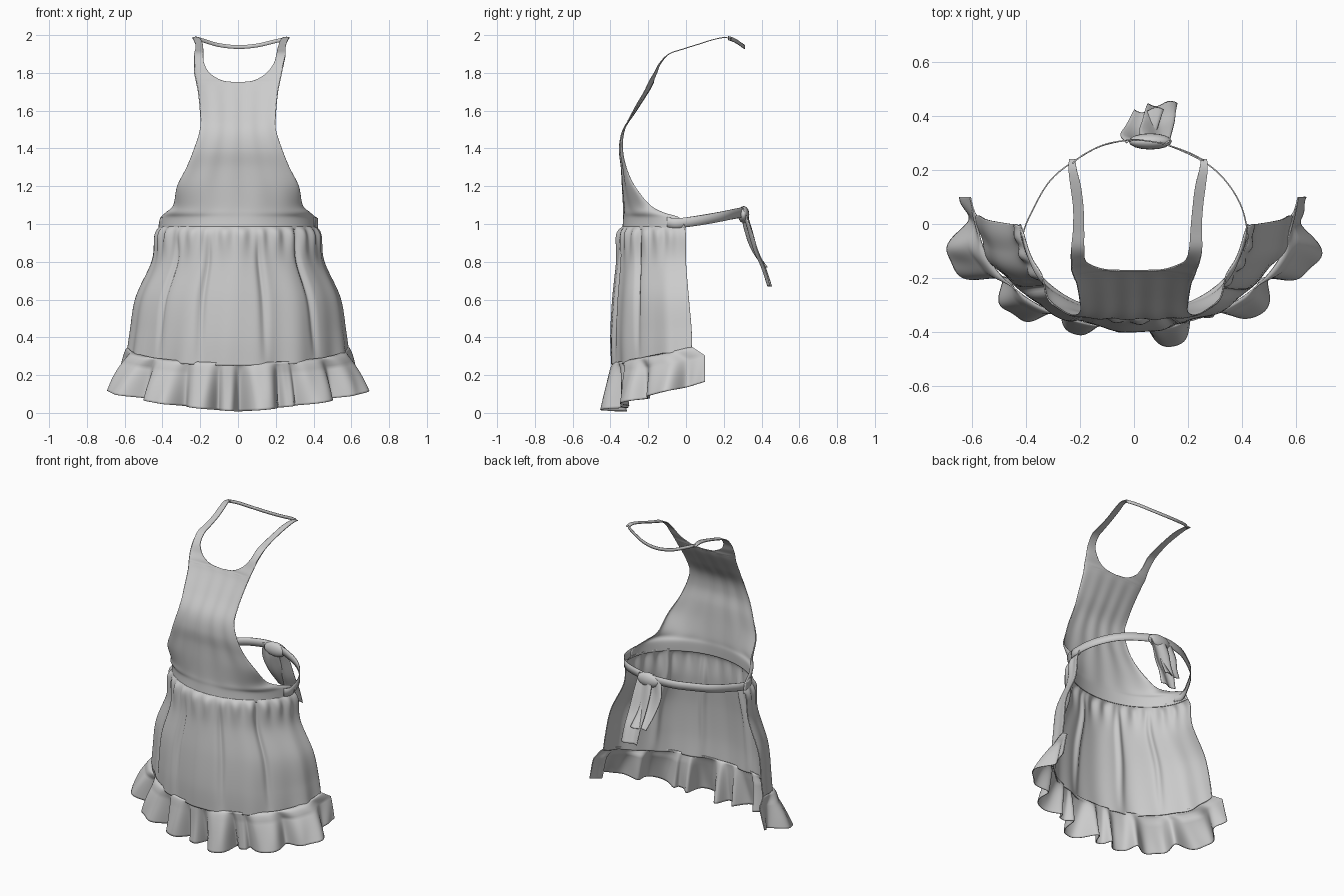
import bpy
from math import sin, cos, pi, exp

if "Cube" in bpy.data.objects:
    bpy.data.objects.remove(bpy.data.objects["Cube"])


def path(pts, t):
    """Catmull-Rom interpolation through a list of tuples, t in 0..1."""
    n = len(pts) - 1
    i = min(int(t * n + 1e-9), n - 1)
    f = t * n - i
    a, b, c, d = pts[max(i - 1, 0)], pts[i], pts[i + 1], pts[min(i + 2, n)]
    return [0.5 * (2 * q + (r - p) * f + (2 * p - 5 * q + 4 * r - s) * f * f
                   + (3 * q - p - 3 * r + s) * f ** 3) for p, q, r, s in zip(a, b, c, d)]


def sheet(name, fn, nu, nv, thick=0.005, split=None):
    """Cloth sheet from fn(u, v); rows from 'split' upward lose the middle column."""
    verts = [fn(i / nu, j / nv) for j in range(nv + 1) for i in range(nu + 1)]
    w = nu + 1
    faces = [(j * w + i, j * w + i + 1, (j + 1) * w + i + 1, (j + 1) * w + i)
             for j in range(nv) for i in range(nu)
             if split is None or j < split or i != nu // 2]
    me = bpy.data.meshes.new(name)
    me.from_pydata(verts, [], faces)
    me.polygons.foreach_set("use_smooth", [True] * len(faces))
    ob = bpy.data.objects.new(name, me)
    bpy.context.collection.objects.link(ob)
    m = ob.modifiers.new("thickness", 'SOLIDIFY')
    m.thickness = thick
    m.offset = 0
    return ob


def strip(name, pts, height, n=48):
    """Upright ribbon along a path."""
    def fn(u, v):
        x, y, z = path(pts, u)
        return (x, y, z + (v - 0.5) * height)
    return sheet(name, fn, n, 2)


# Bib and shoulder straps: rows of z, outer half width, centre y, edge y, inner half width
BIB = [(.97, .42, -.335, 0, 0), (1.03, .41, -.33, -.03, 0), (1.06, .38, -.33, -.12, 0),
       (1.1, .34, -.33, -.19, 0), (1.2, .32, -.335, -.27, 0), (1.3, .27, -.34, -.315, 0),
       (1.4, .23, -.35, -.335, 0), (1.5, .2, -.33, -.325, 0), (1.6, .2, -.265, -.28, 0),
       (1.7, .21, -.2, -.223, 0), (1.735, .217, -.18, -.206, 0), (1.745, .219, -.175, -.201, 0),
       (1.75, .22, -.172, -.199, .002), (1.755, .221, -.17, -.196, .06),
       (1.77, .224, -.165, -.188, .105), (1.8, .23, -.15, -.17, .15),
       (1.85, .236, -.13, -.142, .183), (1.9, .242, -.09, -.09, .192),
       (1.925, .238, -.02, -.02, .195), (1.95, .24, .06, .06, .2),
       (1.975, .25, .14, .14, .21), (1.987, .257, .2, .2, .225), (1.982, .255, .24, .24, .232)]


def bib(u, v):
    z, w, yc, ye, xi = path(BIB, v)
    s = 2 * u - 1
    k = max(0, xi) / w
    p = (k + (1 - k) * abs(sin(s * pi / 2))) * (1 if s > 0 else -1)
    c = max(0, 1 - p * p) ** .5
    crease = .003 * sin(14 * p) * sin(pi * min(1, v * 2)) * c
    shift = .015 * max(0, min(1, (z - 1.8) / .15))
    return (w * p + shift, ye - (ye - yc) * c + crease, z)


sheet("bib_and_straps", bib, 49, 132, split=72)

# Neck band joining the straps
strip("neck_band", [(.258, .235, 1.982), (.2, .265, 1.968), (.1, .298, 1.945), (0, .31, 1.937),
                    (-.1, .296, 1.947), (-.18, .26, 1.97), (-.227, .225, 1.984)], .02)

# Waist tie around the back
strip("waist_tie", [(.405, -.1, 1.01), (.42, -.04, 1.005), (.39, .08, 1.02), (.31, .19, 1.04),
                    (.2, .26, 1.055), (.05, .31, 1.065), (-.1, .295, 1.06), (-.21, .24, 1.05),
                    (-.31, .16, 1.035), (-.38, .04, 1.015), (-.41, -.04, 1.005),
                    (-.4, -.1, 1.01)], .052, 72)

# Skirt: rows of z, half width, front y, side edge y
SKIRT = [(.985, .415, -.335, -.01), (.94, .44, -.36, 0), (.8, .455, -.365, 0),
         (.6, .54, -.385, .015), (.4, .57, -.395, .03), (.25, .585, -.39, .03)]


def skirt(u, v):
    z, w, yf, ye = path(SKIRT, v)
    t = 2 * u - 1
    a = t * pi / 2
    c = max(0, cos(a)) ** (1 + .15 * v)
    gather = .008 * exp(-((v - .2) / .14) ** 2) * sin(46 * t)
    fold = .007 * v * (sin(17 * t + 1) + .7 * sin(29 * t + 2 + 2 * v))
    tuck = -.02 * sum(exp(-((t - q) / .025) ** 2) for q in (-.23, .16, .5, -.52)) * sin(pi * v)
    d = (gather + fold + tuck) * min(1, (1 - abs(t)) * 5)
    return (w * sin(a) + d * sin(a), ye - (ye - yf) * c - d * cos(a), z + .09 * v ** 4 * t * t)


sheet("skirt", skirt, 160, 48)

# Hem ruffle: pleats as centre, width, depth
PLEATS = [(-.7, .13, .145), (-.42, .11, .14), (-.2, .08, .115), (-.055, .045, .085),
          (.125, .085, .145), (.27, .035, .07), (.43, .11, .14), (.7, .13, .14)]


def ruffle(u, v):
    t = 2 * u - 1
    a = t * pi / 2
    e = abs(t)
    grow = v ** .6
    w = .58 + .06 * grow
    yf = -.385 + .025 * grow
    ye = .03 + .07 * min(1, v * 4)
    d = -.05 * (1 - e ** 4) + sum(h * exp(-((t - c) / b) ** 4) for c, b, h in PLEATS)
    d = d * grow + .006 * sin(40 * t + 3 * v) * v
    top = .265 + .085 * e ** 2
    bottom = .008 + .157 * e ** 1.4
    z = top + (bottom - top) * v
    return (w * sin(a) + d * sin(a), ye - (ye - yf) * cos(a) - d * cos(a), z)


sheet("hem_ruffle", ruffle, 260, 20)


# Hanging tie ends: rows of left x, right x, y, z
def tail(name, rows):
    def fn(u, v):
        x0, x1, y, z = path(rows, v)
        return (x0 + (x1 - x0) * u, y + .01 * sin(2 * pi * u + 3 * v), z)
    sheet(name, fn, 10, 24)


tail("long_tie_end", [(.03, .13, .305, 1.08), (.02, .14, .335, .98), (.03, .15, .37, .86),
                      (.04, .155, .41, .77), (.05, .16, .443, .67)])
tail("short_tie_end", [(-.03, .08, .3, 1.07), (-.05, .08, .32, .97), (-.03, .09, .355, .87),
                       (.0, .11, .42, .77)])

# Knot
bpy.ops.mesh.primitive_uv_sphere_add(segments=16, ring_count=10, location=(.06, .305, 1.05))
knot = bpy.context.object
knot.name = "tie_knot"
knot.scale = (.08, .03, .045)
bpy.ops.object.shade_smooth()
